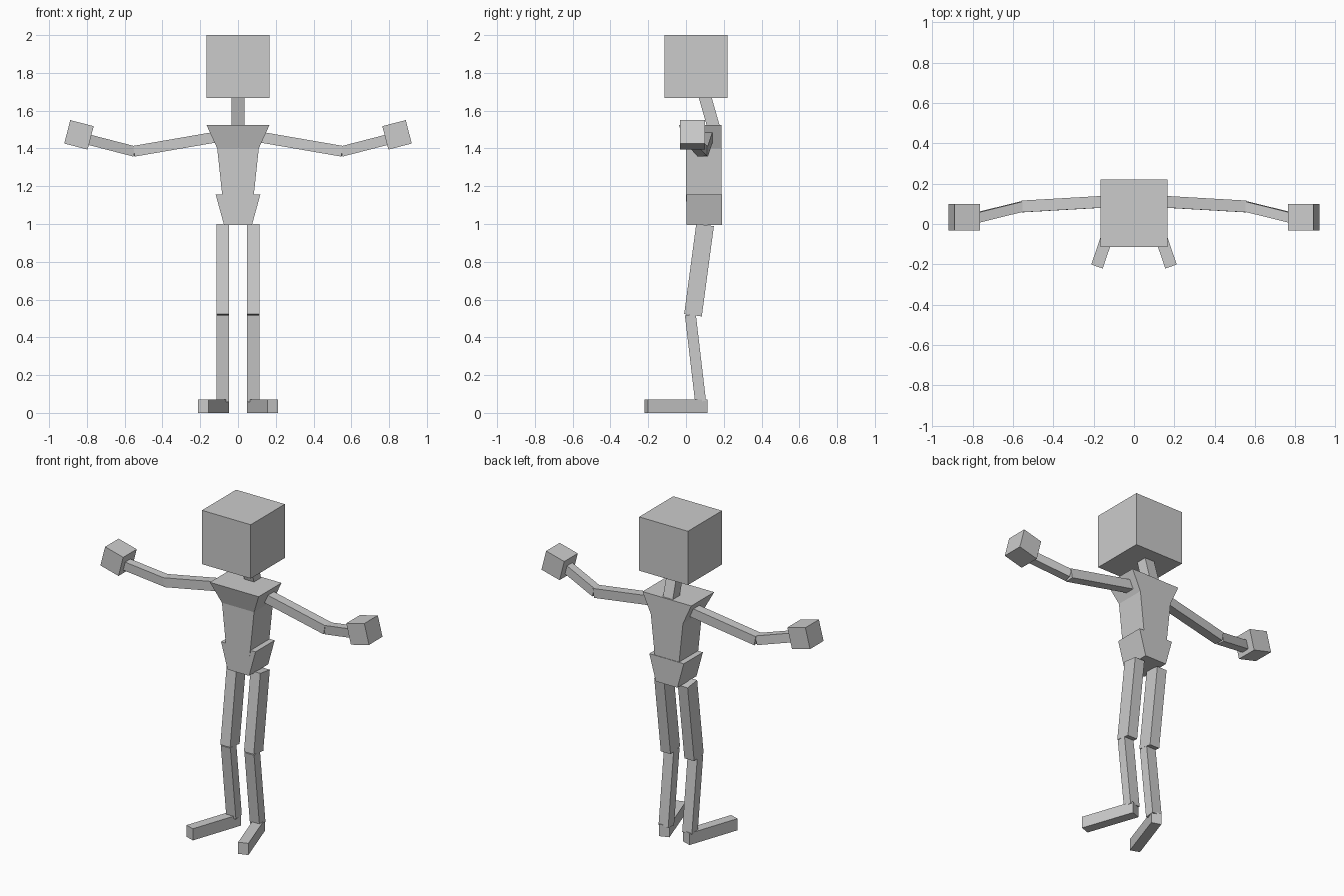
import bpy, bmesh, math
from mathutils import Vector

if "Cube" in bpy.data.objects:
    bpy.data.objects.remove(bpy.data.objects["Cube"])

grey = bpy.data.materials.new("plain grey")
grey.diffuse_color = (0.6, 0.6, 0.6, 1)
grey.use_nodes = True
grey.node_tree.nodes["Principled BSDF"].inputs["Base Color"].default_value = grey.diffuse_color


def solid(name, bottom, top, mirror=False):
    """Six-sided solid joining two four-cornered ends."""
    bm = bmesh.new()
    lo = [bm.verts.new(p) for p in bottom]
    hi = [bm.verts.new(p) for p in top]
    bm.faces.new(lo)
    bm.faces.new(hi)
    for i in range(4):
        j = (i + 1) % 4
        bm.faces.new((lo[i], lo[j], hi[j], hi[i]))
    bmesh.ops.recalc_face_normals(bm, faces=bm.faces)
    mesh = bpy.data.meshes.new(name)
    bm.to_mesh(mesh)
    bm.free()
    mesh.materials.append(grey)
    ob = bpy.data.objects.new(name, mesh)
    bpy.context.collection.objects.link(ob)
    if mirror:
        ob.modifiers.new("mirror", 'MIRROR').use_mirror_merge = False
    return ob


def rect(half_x, y0, y1, z):
    return [(-half_x, y0, z), (half_x, y0, z), (half_x, y1, z), (-half_x, y1, z)]


def bar(name, a, b, side, width, depth, mirror=True):
    """Square-ended bar from a to b; width is measured along side."""
    a, b = Vector(a), Vector(b)
    axis = (b - a).normalized()
    u = Vector(side)
    u = (u - axis * u.dot(axis)).normalized()
    v = axis.cross(u) * depth / 2
    u = u * width / 2
    ends = [[p - u - v, p + u - v, p + u + v, p - u + v] for p in (a, b)]
    return solid(name, *ends, mirror)


X, Y = (1, 0, 0), (0, 1, 0)

# Head and neck
solid("head", rect(0.167, -0.114, 0.22, 1.667), rect(0.167, -0.114, 0.22, 2.0))
bar("neck", (0, 0.15, 1.5), (0, 0.093, 1.7), X, 0.067, 0.066, mirror=False)

# Body
solid("chest", rect(0.11, 0, 0.187, 1.4), rect(0.167, -0.037, 0.187, 1.525))
solid("waist", rect(0.08, 0, 0.187, 1.12), rect(0.11, 0, 0.187, 1.4))
solid("pelvis", rect(0.074, 0.003, 0.19, 0.995), rect(0.118, 0.003, 0.19, 1.155))

# Arms
elbow = Vector((0.552, 0.087, 1.385))
bar("upper_arm", (0.10, 0.113, 1.463), elbow, Y, 0.058, 0.057)
bar("forearm", elbow, (0.80, 0.026, 1.449), Y, 0.05, 0.055)
hand = Vector((0.842, 0.034, 1.472))
tilt = math.radians(14.5)
reach = Vector((math.cos(tilt), 0, math.sin(tilt))) * 0.064
bar("hand", hand - reach, hand + reach, Y, 0.132, 0.128)

# Legs
bar("thigh", (0.081, 0.101, 0.995), (0.081, 0.037, 0.517), X, 0.067, 0.094)
bar("shin", (0.081, 0.023, 0.52), (0.081, 0.077, 0.06), X, 0.066, 0.058)

# Feet, turned outward
foot = Vector((0.1295, -0.053, 0.036))
toe = Vector((0.324, -0.946, 0)) * 0.1665
bar("foot", foot - toe, foot + toe, X, 0.06, 0.072)
